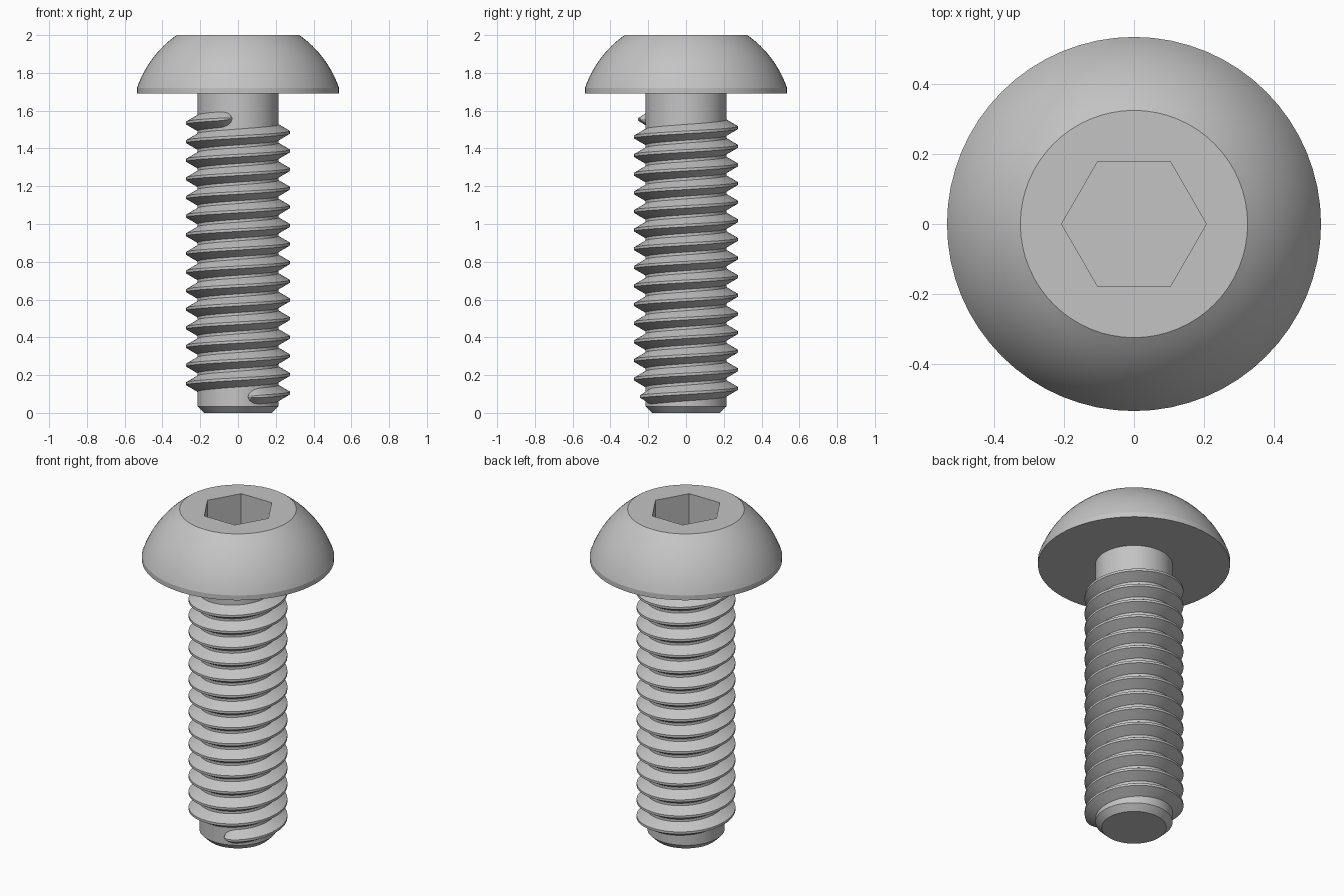
import bpy
import bmesh
from math import cos, sin, pi, radians, sqrt, atan2

cube = bpy.data.objects.get("Cube")
if cube:
    bpy.data.objects.remove(cube, do_unlink=True)

SEGMENTS = 64
ROOT, CREST = 0.215, 0.275            # thread radii
PITCH = 0.0986
HEAD_BASE, RIM_TOP, TOP = 1.69, 1.72, 2.0
RIM_R, FLAT_R = 0.535, 0.325

steel = bpy.data.materials.new("steel_grey")
steel.use_nodes = True
steel.diffuse_color = (0.55, 0.55, 0.55, 1)
steel.node_tree.nodes["Principled BSDF"].inputs["Base Color"].default_value = (0.55, 0.55, 0.55, 1)


def make_object(name, bm):
    bmesh.ops.recalc_face_normals(bm, faces=bm.faces[:])
    mesh = bpy.data.meshes.new(name)
    bm.to_mesh(mesh)
    bm.free()
    mesh.materials.append(steel)
    obj = bpy.data.objects.new(name, mesh)
    bpy.context.collection.objects.link(obj)
    return obj


def activate(obj):
    bpy.ops.object.select_all(action='DESELECT')
    obj.select_set(True)
    bpy.context.view_layer.objects.active = obj


def smooth(obj):
    activate(obj)
    bpy.ops.object.shade_smooth_by_angle(angle=radians(15))


def loft(name, rings, closed_rings=True):
    """Skin a list of equal closed rings and cap both ends."""
    bm = bmesh.new()
    rows = [[bm.verts.new(p) for p in ring] for ring in rings]
    n = len(rows[0])
    for a, b in zip(rows, rows[1:]):
        for i in range(n):
            j = (i + 1) % n
            bm.faces.new((a[i], a[j], b[j], b[i]))
    bm.faces.new(rows[0][::-1])
    bm.faces.new(rows[-1])
    return make_object(name, bm)


def circle(r, z, n=SEGMENTS):
    return [(r * cos(2 * pi * i / n), r * sin(2 * pi * i / n), z) for i in range(n)]


# Domed head: short rim, spherical dome, flat top
centre = (RIM_TOP + TOP) / 2 - (RIM_R**2 - FLAT_R**2) / (2 * (TOP - RIM_TOP))
radius = sqrt(RIM_R**2 + (RIM_TOP - centre)**2)
low = atan2(RIM_TOP - centre, RIM_R)
high = atan2(TOP - centre, FLAT_R)
profile = [(RIM_R, HEAD_BASE)]
for k in range(13):
    a = low + (high - low) * k / 12
    profile.append((radius * cos(a), centre + radius * sin(a)))
head = loft("head", [circle(r, z) for r, z in profile])

# Hexagonal drive socket cut into the head
cutter = loft("socket_cutter", [circle(0.207, 1.8, 6), circle(0.207, 2.1, 6)])
cutter.hide_render = True
cut = head.modifiers.new("socket", 'BOOLEAN')
cut.operation = 'DIFFERENCE'
cut.solver = 'EXACT'
cut.object = cutter
activate(head)
bpy.ops.object.modifier_apply(modifier=cut.name)
bpy.data.objects.remove(cutter, do_unlink=True)
smooth(head)

# Shank with chamfered tip
smooth(loft("shank", [circle(0.18, 0), circle(ROOT, 0.035), circle(ROOT, HEAD_BASE + 0.01)]))

# Helical thread with rounded run-out at both ends
START, END, FADE = radians(-76), radians(15 * 360 - 98), radians(20)
steps = 15 * SEGMENTS
sections = []
# extra steps inside each run-out keep its outline round
angles = [START + FADE * k / 8 for k in range(8)]
angles += [START + FADE + (END - START - 2 * FADE) * k / steps for k in range(steps + 1)]
angles += [END - FADE * k / 8 for k in range(7, -1, -1)]
for a in angles:
    t = min(1, min(a - START, END - a) / FADE)
    s = max(0.02, sqrt(max(0, 1 - (1 - t)**2)))
    z = 0.105 + PITCH * a / (2 * pi)
    tip = ROOT + (CREST - ROOT) * s
    section = [(ROOT - 0.01, -0.042), (ROOT, -0.042), (tip, -0.007),
               (tip, 0.007), (ROOT, 0.042), (ROOT - 0.01, 0.042)]
    sections.append([(r * cos(a), r * sin(a), z + s * dz) for r, dz in section])
smooth(loft("thread", sections))
